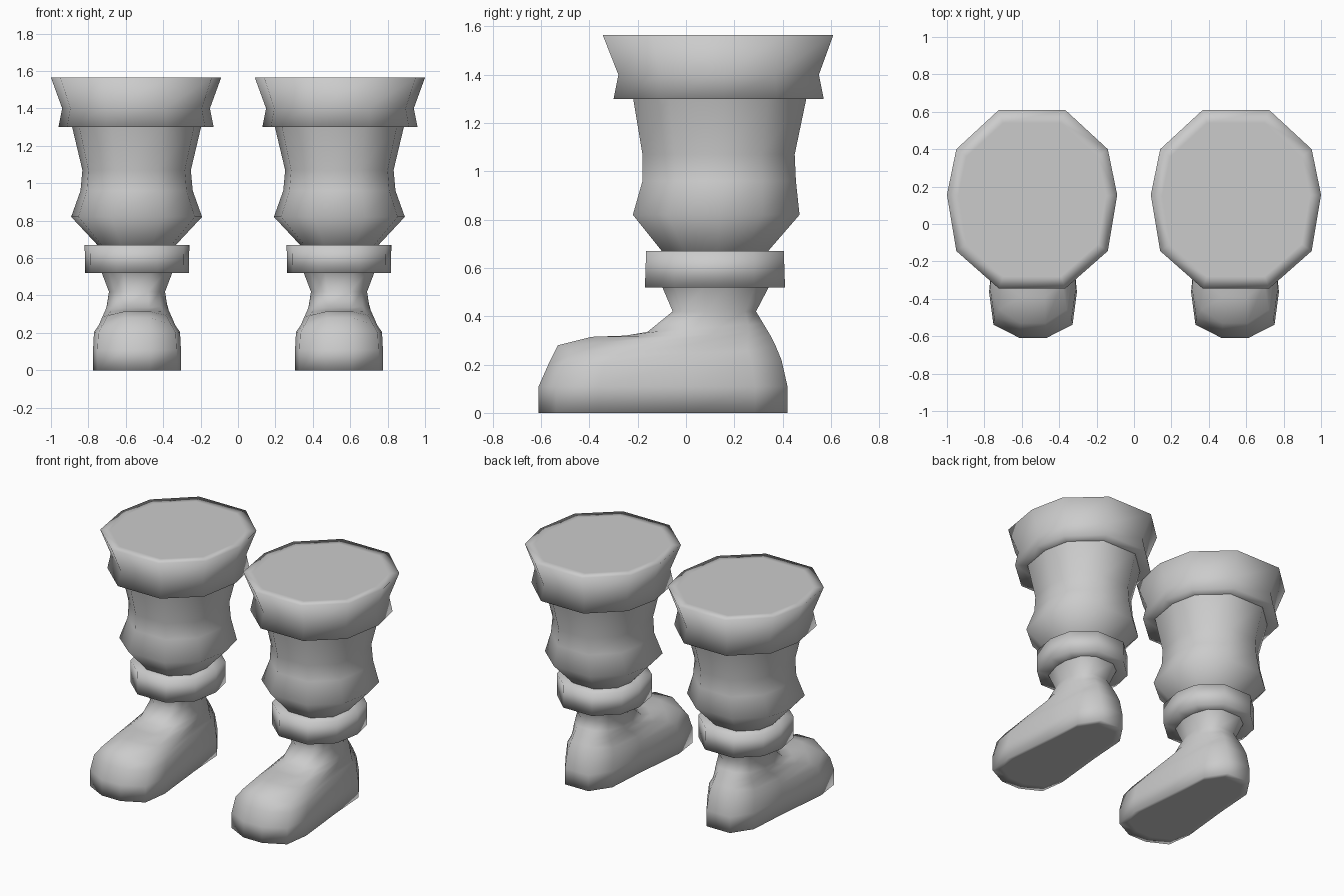
import bpy, bmesh

if "Cube" in bpy.data.objects:
    bpy.data.objects.remove(bpy.data.objects["Cube"])

grey = bpy.data.materials.new("plain grey")
grey.diffuse_color = (0.6, 0.6, 0.6, 1)
grey.use_nodes = True
grey.node_tree.nodes["Principled BSDF"].inputs["Base Color"].default_value = grey.diffuse_color

# Half outlines: (fraction of half width, fraction from front to back)
ROUND = [(.39, 0), (.89, .21), (1, .525), (.89, .78), (.39, 1)]
ANKLE = [(.4, 0), (.8, .12), (1, .4), (1, .62), (.8, .87), (.4, 1)]
SOLE = [(.3, 0), (.9, .07), (1, .24), (.84, .6), (.76, .87), (.38, 1)]


def ring(half, yf, zf, yb, zb, w, sag=0):
    """Closed ring of points running from front to back, lowered at the sides by sag."""
    pts = [(w * x, yf + (yb - yf) * t,
            zf + (zb - zf) * t - sag * max(0, x - .4) / .6) for x, t in half]
    return pts + [(-x, y, z) for x, y, z in reversed(pts)]


def level(z, yf, yb, w):
    return ring(ROUND, yf, z, yb, z, w)


def loft(name, rings, x, cap_first=False, cap_last=False):
    """Skin a stack of rings listed from the bottom up."""
    bm = bmesh.new()
    rows = [[bm.verts.new(p) for p in r] for r in rings]
    n = len(rows[0])
    for a, b in zip(rows, rows[1:]):
        for i in range(n):
            j = (i + 1) % n
            bm.faces.new((a[i], a[j], b[j], b[i]))
    if cap_first:
        bm.faces.new(list(reversed(rows[0])))
    if cap_last:
        bm.faces.new(rows[-1])
    for f in bm.faces:
        f.smooth = True
    mesh = bpy.data.meshes.new(name)
    bm.to_mesh(mesh)
    bm.free()
    mesh.materials.append(grey)
    ob = bpy.data.objects.new(name, mesh)
    ob.location.x = x
    bpy.context.collection.objects.link(ob)


def mix(k):
    """Outline between the sole shape (0) and the ankle shape (1)."""
    return [(a + (c - a) * k, b + (d - b) * k)
            for (a, b), (c, d) in zip(SOLE, ANKLE)]


for side, s in (("left", -1), ("right", 1)):
    # Wide flared cuff with a closed flat top
    loft(side + "_top_cuff", [
        level(1.30, -.18, .44, .31), level(1.30, -.30, .57, .415),
        level(1.40, -.28, .55, .395), level(1.565, -.345, .61, .455),
        level(1.565, -.28, .54, .395)], .545 * s, cap_last=True)
    # Baggy leg
    loft(side + "_leg", [
        level(.66, -.09, .33, .20), level(.67, -.10, .34, .21),
        level(.82, -.22, .47, .35), level(.96, -.18, .455, .30),
        level(1.07, -.18, .45, .29), level(1.31, -.22, .50, .347)], .542 * s)
    # Ankle band
    loft(side + "_ankle_band", [
        level(.52, -.06, .30, .17), level(.52, -.17, .41, .277),
        level(.67, -.165, .405, .28), level(.67, -.07, .31, .18)], .54 * s)
    # Shoe, with rings tilting from the sole up to the ankle
    loft(side + "_shoe", [
        ring(SOLE, -.54, 0, .36, 0, .20),
        ring(SOLE, -.61, 0, .42, 0, .235),
        ring(SOLE, -.61, .11, .42, .11, .235),
        ring(SOLE, -.57, .20, .395, .22, .23),
        ring(mix(.2), -.53, .28, .37, .28, .205, .04),
        ring(mix(.5), -.39, .315, .35, .32, .185, .03),
        ring(mix(.8), -.25, .32, .335, .345, .17, .01),
        ring(ANKLE, -.16, .335, .32, .37, .16),
        ring(ANKLE, -.055, .42, .29, .42, .15),
        ring(ANKLE, -.10, .525, .345, .525, .19)], .54 * s, cap_first=True)
